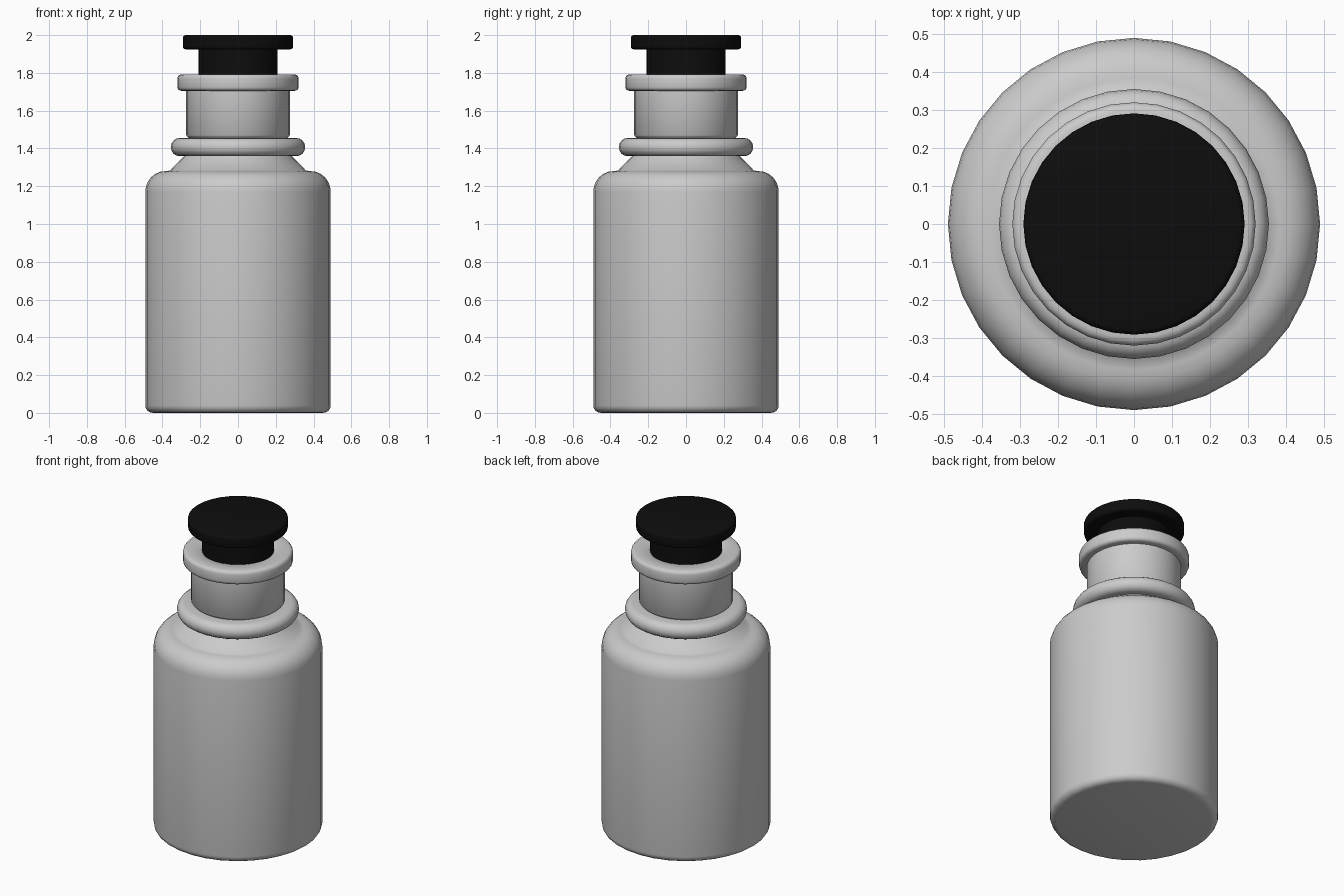
import bpy, bmesh
from math import pi, sin, cos, radians
from mathutils import Matrix

if "Cube" in bpy.data.objects:
    bpy.data.objects.remove(bpy.data.objects["Cube"])

SIDES = 32


def arc(cr, cz, rr, rz, a0, a1, steps=4):
    """Points of an elliptical arc in the (radius, z) plane."""
    angles = [radians(a0 + (a1 - a0) * i / steps) for i in range(steps + 1)]
    return [(cr + rr * cos(a), cz + rz * sin(a)) for a in angles]


def lathe(name, profile, material=None):
    """Revolve a (radius, z) profile around the z axis."""
    bm = bmesh.new()
    verts = [bm.verts.new((r, 0, z)) for r, z in profile]
    edges = [bm.edges.new(pair) for pair in zip(verts, verts[1:])]
    bmesh.ops.spin(bm, geom=verts + edges, cent=(0, 0, 0), axis=(0, 0, 1),
                   angle=2 * pi, steps=SIDES, use_duplicate=False)
    bmesh.ops.remove_doubles(bm, verts=bm.verts[:], dist=1e-4)
    bmesh.ops.recalc_face_normals(bm, faces=bm.faces[:])
    mesh = bpy.data.meshes.new(name)
    bm.to_mesh(mesh)
    bm.free()
    obj = bpy.data.objects.new(name, mesh)
    bpy.context.collection.objects.link(obj)
    if material:
        mesh.materials.append(material)
    bpy.ops.object.select_all(action='DESELECT')
    obj.select_set(True)
    bpy.context.view_layer.objects.active = obj
    bpy.ops.object.shade_smooth_by_angle(angle=radians(40))
    return obj


# Bottle: base, body, shoulder, collar ring, neck and lip
bottle = [(0, 0)]
bottle += arc(0.45, 0.04, 0.041, 0.04, -90, 0)          # base edge
bottle += arc(0.385, 1.17, 0.106, 0.11, 0, 90, 6)       # shoulder
bottle += [(0.36, 1.283), (0.285, 1.36)]                # cone under collar
bottle += arc(0.31, 1.407, 0.046, 0.048, -90, 90, 8)    # collar ring
bottle += [(0.26, 1.455), (0.268, 1.462), (0.274, 1.47), (0.274, 1.705)]
bottle += arc(0.30, 1.725, 0.021, 0.02, -90, 0, 3)      # lip underside
bottle += arc(0.30, 1.77, 0.021, 0.022, 0, 90, 3)       # lip top
bottle += [(0.22, 1.792), (0.205, 1.78), (0.205, 1.5), (0, 1.5)]
lathe("bottle", bottle)

# Stopper: stem set into the neck with a wide flat cap
black = bpy.data.materials.new("stopper_black")
black.diffuse_color = (0.004, 0.004, 0.004, 1)
black.use_nodes = True
black.node_tree.nodes["Principled BSDF"].inputs["Base Color"].default_value = black.diffuse_color
stopper = [(0, 1.52), (0.2, 1.52), (0.21, 1.79), (0.21, 1.925)]
stopper += arc(0.277, 1.94, 0.015, 0.015, -90, 0, 3)
stopper += arc(0.277, 1.985, 0.015, 0.015, 0, 90, 3)
stopper += [(0, 2.0)]
lathe("stopper", stopper, black)
